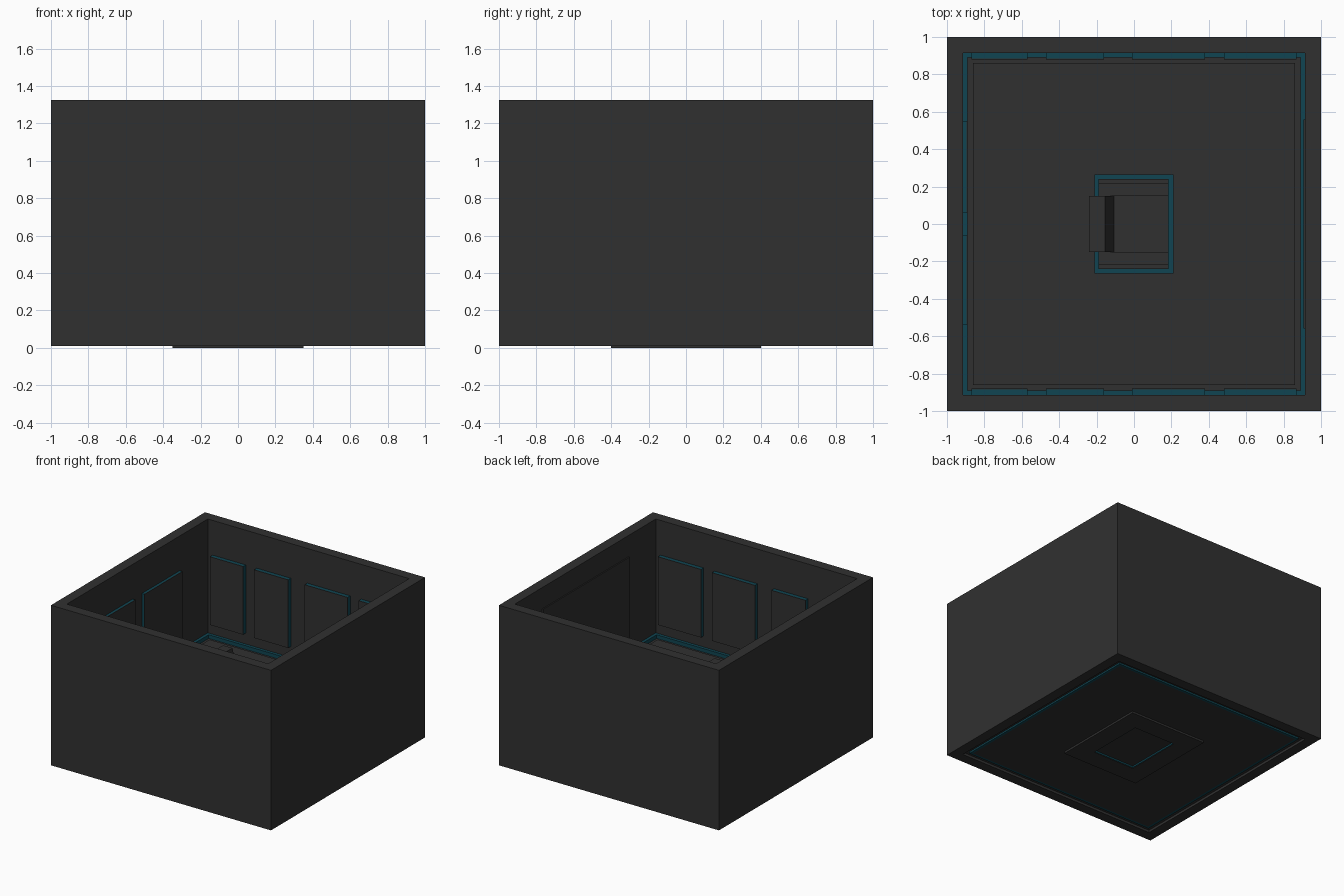
import bpy, bmesh
from mathutils import Vector

if "Cube" in bpy.data.objects:
    bpy.data.objects.remove(bpy.data.objects["Cube"])


def material(name, rgb):
    m = bpy.data.materials.new(name)
    m.diffuse_color = (*rgb, 1)
    m.use_nodes = True
    m.node_tree.nodes["Principled BSDF"].inputs["Base Color"].default_value = m.diffuse_color
    return m


DARK = material("dark_grey", (0.03, 0.03, 0.03))
TEAL = material("teal_glow", (0.005, 0.06, 0.085))


def finish(name, bm, mat):
    bmesh.ops.recalc_face_normals(bm, faces=bm.faces)
    me = bpy.data.meshes.new(name)
    bm.to_mesh(me)
    bm.free()
    me.materials.append(mat)
    ob = bpy.data.objects.new(name, me)
    bpy.context.collection.objects.link(ob)
    return ob


def box(name, x0, x1, y0, y1, z0, z1, mat=DARK):
    bm = bmesh.new()
    bmesh.ops.create_cube(bm, size=1)
    for v in bm.verts:
        v.co = Vector(((x0 + x1) / 2 + v.co.x * (x1 - x0),
                       (y0 + y1) / 2 + v.co.y * (y1 - y0),
                       (z0 + z1) / 2 + v.co.z * (z1 - z0)))
    return finish(name, bm, mat)


def ring(name, outer, inner, z0, z1, mat=DARK):
    """Rectangular frame from outer and inner half sizes."""
    bm = bmesh.new()
    signs = ((-1, -1), (1, -1), (1, 1), (-1, 1))
    loops = [[bm.verts.new((sx * h[0], sy * h[1], z)) for sx, sy in signs]
             for h, z in ((outer, z0), (outer, z1), (inner, z1), (inner, z0))]
    for a, b in zip(loops, loops[1:] + loops[:1]):
        for i in range(4):
            j = (i + 1) % 4
            bm.faces.new((a[i], a[j], b[j], b[i]))
    return finish(name, bm, mat)


def extrude_y(name, profile, y0, y1, mat=DARK):
    """Prism from an x-z profile."""
    bm = bmesh.new()
    face = bm.faces.new([bm.verts.new((x, y0, z)) for x, z in profile])
    new = bmesh.ops.extrude_face_region(bm, geom=[face])["geom"]
    bmesh.ops.translate(bm, vec=(0, y1 - y0, 0),
                        verts=[v for v in new if isinstance(v, bmesh.types.BMVert)])
    return finish(name, bm, mat)


# Room shell, raised floor and glowing floor trim
ring("walls", (1, 1), (0.915, 0.915), 0.01, 1.325)
box("floor_ledge", -0.915, 0.915, -0.915, 0.915, 0.03, 0.36)
box("floor_slab", -0.86, 0.86, -0.86, 0.86, 0.016, 0.37)
ring("floor_trim", (0.915, 0.915), (0.89, 0.89), 0.35, 0.39, TEAL)
ring("underside_trim", (0.88, 0.88), (0.86, 0.86), 0.016, 0.04, TEAL)

# Wall panels: teal backing with a grey face, four on each side wall
Z0, Z1 = 0.48, 1.04
for side, s in (("back", 1), ("front", -1)):
    for i, (a, b) in enumerate(((-0.87, -0.57), (-0.47, -0.16), (-0.01, 0.38), (0.48, 0.87))):
        ys = sorted((s * 0.915, s * 0.885))
        box(f"{side}_panel_glow_{i}", a, b, *ys, Z0, Z1, TEAL)
        ys = sorted((s * 0.885, s * 0.88))
        box(f"{side}_panel_face_{i}", a, b, *ys, Z0, Z1)

# Two panels on the left wall, wide screen on the right wall
for i, (a, b) in enumerate(((-0.54, -0.06), (0.06, 0.55))):
    box(f"left_panel_glow_{i}", -0.915, -0.895, a, b, Z0, Z1, TEAL)
    box(f"left_panel_face_{i}", -0.895, -0.89, a, b, Z0, Z1)
box("main_screen", 0.905, 0.915, -0.56, 0.56, Z0, 1.15)

# Chair footing under the floor
ring("footing", (0.35, 0.40), (0.19, 0.24), 0.0, 0.02)
ring("footing_glow", (0.195, 0.245), (0.185, 0.235), 0.003, 0.016, TEAL)

# Chair: glowing plinth, seat, arms and reclined back
box("chair_plinth", -0.21, 0.21, -0.265, 0.265, 0.365, 0.39, TEAL)
box("chair_base", -0.19, 0.185, -0.24, 0.24, 0.39, 0.42)
box("seat", -0.16, 0.185, -0.15, 0.15, 0.42, 0.53)
for side, s in (("left", 1), ("right", -1)):
    ys = sorted((s * 0.15, s * 0.22))
    box(f"{side}_arm", -0.19, 0.185, *ys, 0.42, 0.60)
extrude_y("chair_back", [(-0.10, 0.50), (-0.155, 0.76), (-0.24, 0.76), (-0.185, 0.50)], -0.15, 0.15)
